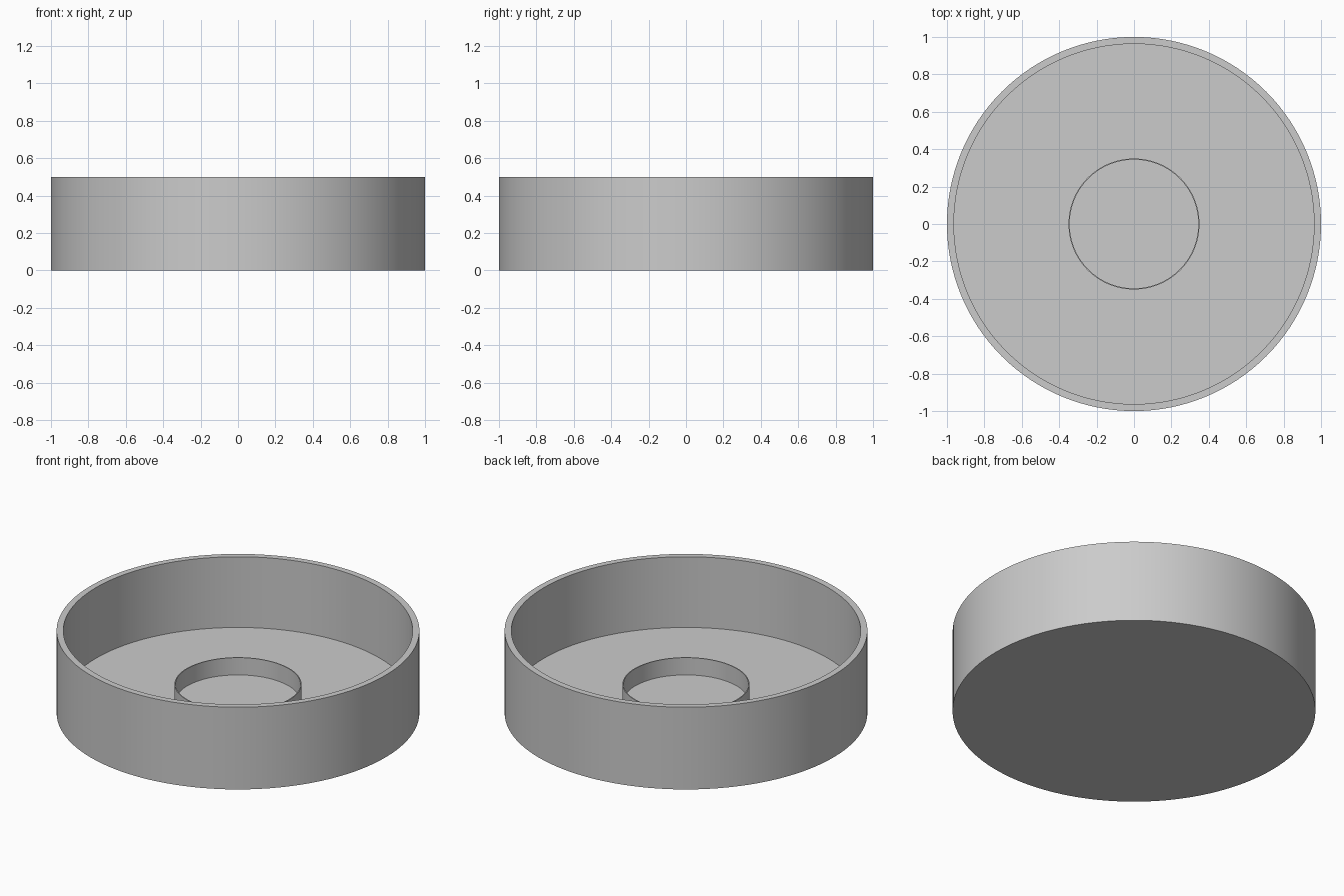
import bpy
import bmesh
import math

SEGMENTS = 128

cube = bpy.data.objects.get("Cube")
if cube:
    bpy.data.objects.remove(cube, do_unlink=True)

grey = bpy.data.materials.new("plain grey")
grey.use_nodes = True
colour = (0.6, 0.6, 0.6, 1)
grey.diffuse_color = colour
grey.node_tree.nodes["Principled BSDF"].inputs["Base Color"].default_value = colour


def lathe(name, profile, closed=False):
    """Turn a (radius, height) profile around the z axis."""
    bm = bmesh.new()
    verts = [bm.verts.new((r, 0, z)) for r, z in profile]
    pairs = list(zip(verts, verts[1:]))
    if closed:
        pairs.append((verts[-1], verts[0]))
    edges = [bm.edges.new(p) for p in pairs]
    bmesh.ops.spin(bm, geom=verts + edges, cent=(0, 0, 0), axis=(0, 0, 1),
                   angle=math.tau, steps=SEGMENTS, use_duplicate=False)
    bmesh.ops.remove_doubles(bm, verts=bm.verts, dist=0.0005)
    bmesh.ops.recalc_face_normals(bm, faces=bm.faces)
    mesh = bpy.data.meshes.new(name)
    bm.to_mesh(mesh)
    bm.free()
    mesh.materials.append(grey)
    obj = bpy.data.objects.new(name, mesh)
    bpy.context.collection.objects.link(obj)
    bpy.ops.object.select_all(action='DESELECT')
    obj.select_set(True)
    bpy.context.view_layer.objects.active = obj
    bpy.ops.object.shade_smooth_by_angle(angle=math.radians(30))
    return obj


RIM, INNER, TOP, FLOOR = 1.0, 0.963, 0.5, 0.07

# Open round tray with a solid base
lathe("round_tray", [(0, 0), (RIM, 0), (RIM, TOP), (INNER, TOP),
                     (INNER, FLOOR), (0, FLOOR)])

# Thin raised ring, sunk slightly into the tray floor
lathe("centre_ring", [(0.35, FLOOR - 0.02), (0.35, 0.175),
                      (0.344, 0.175), (0.344, FLOOR - 0.02)], closed=True)
